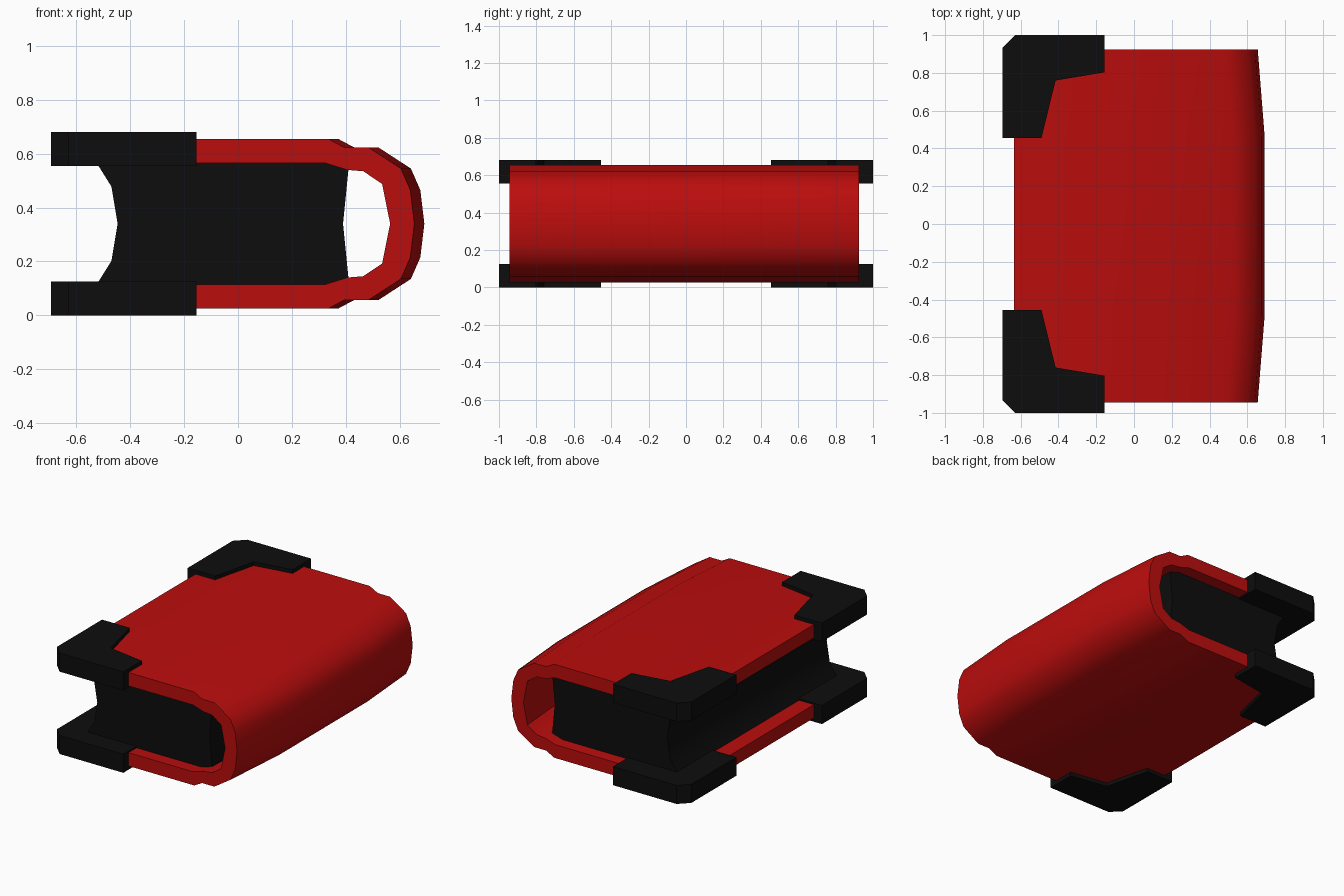
import bpy, bmesh

if "Cube" in bpy.data.objects:
    bpy.data.objects.remove(bpy.data.objects["Cube"])

ZC = 0.34  # mid-height of the book


def material(name, color):
    m = bpy.data.materials.new(name)
    m.diffuse_color = (*color, 1)
    m.use_nodes = True
    m.node_tree.nodes["Principled BSDF"].inputs["Base Color"].default_value = m.diffuse_color
    return m


red = material("red_cover", (0.5, 0.004, 0.004))
black = material("black", (0.004, 0.004, 0.004))


def loft(name, sections, mat, smooth=None):
    """Join equal-length closed loops of points into a capped solid."""
    bm = bmesh.new()
    loops = [[bm.verts.new(p) for p in s] for s in sections]
    n = len(loops[0])
    for a, b in zip(loops, loops[1:]):
        for i in range(n):
            j = (i + 1) % n
            bm.faces.new((a[i], a[j], b[j], b[i]))
    bm.faces.new(loops[0][::-1])
    bm.faces.new(loops[-1])
    bmesh.ops.recalc_face_normals(bm, faces=bm.faces)
    me = bpy.data.meshes.new(name)
    bm.to_mesh(me)
    bm.free()
    ob = bpy.data.objects.new(name, me)
    bpy.context.collection.objects.link(ob)
    me.materials.append(mat)
    if smooth:
        bpy.ops.object.select_all(action='DESELECT')
        ob.select_set(True)
        bpy.context.view_layer.objects.active = ob
        bpy.ops.object.shade_smooth_by_angle(angle=smooth)
    return ob


def mirror_z(half):
    """Complete a profile whose last point lies on the mid-height."""
    return half + [(x, -h) for x, h in half[-2::-1]]


# Cover: C-shaped profile, (x, height above middle), bulging along the spine
outer = mirror_z([(-0.635, 0.315), (0.335, 0.315), (0.395, 0.283), (0.485, 0.283),
                  (0.605, 0.205), (0.64, 0.125), (0.655, 0)])
inner = mirror_z([(-0.635, 0.225), (0.325, 0.225), (0.405, 0.2), (0.465, 0.195),
                  (0.535, 0.148), (0.565, 0)])
sections = []
for y, bulge in ((-0.945, 0), (-0.48, 0.037), (0.46, 0.037), (0.925, 0)):
    sections.append([(x + (bulge if x > 0 else 0), y, ZC + h)
                     for x, h in outer + inner[::-1]])
loft("cover", sections, red, 0.6)

# Page block with hollow fore edge and rounded back
fore = mirror_z([(-0.525, 0.226), (-0.515, 0.21), (-0.47, 0.138), (-0.447, 0)])
back = mirror_z([(0.413, 0.226), (0.41, 0.2), (0.39, 0)])
pages = fore + back[::-1]
loft("page_block", [[(x, y, ZC + h) for x, h in pages] for y in (-0.86, 0.84)], black, 0.6)

# Corner guards: one outline mirrored to both ends and both boards
outline = [(-0.695, 0.455), (-0.49, 0.455), (-0.415, 0.76), (-0.155, 0.803),
           (-0.155, 1.0), (-0.63, 1.0), (-0.695, 0.935)]
for end, sy in (("front", -1), ("rear", 1)):
    for level, z0, z1 in (("lower", 0, 0.125), ("upper", 0.555, 0.68)):
        loft(f"{level}_{end}_corner_guard",
             [[(x, sy * y, z) for x, y in outline] for z in (z0, z1)], black)
